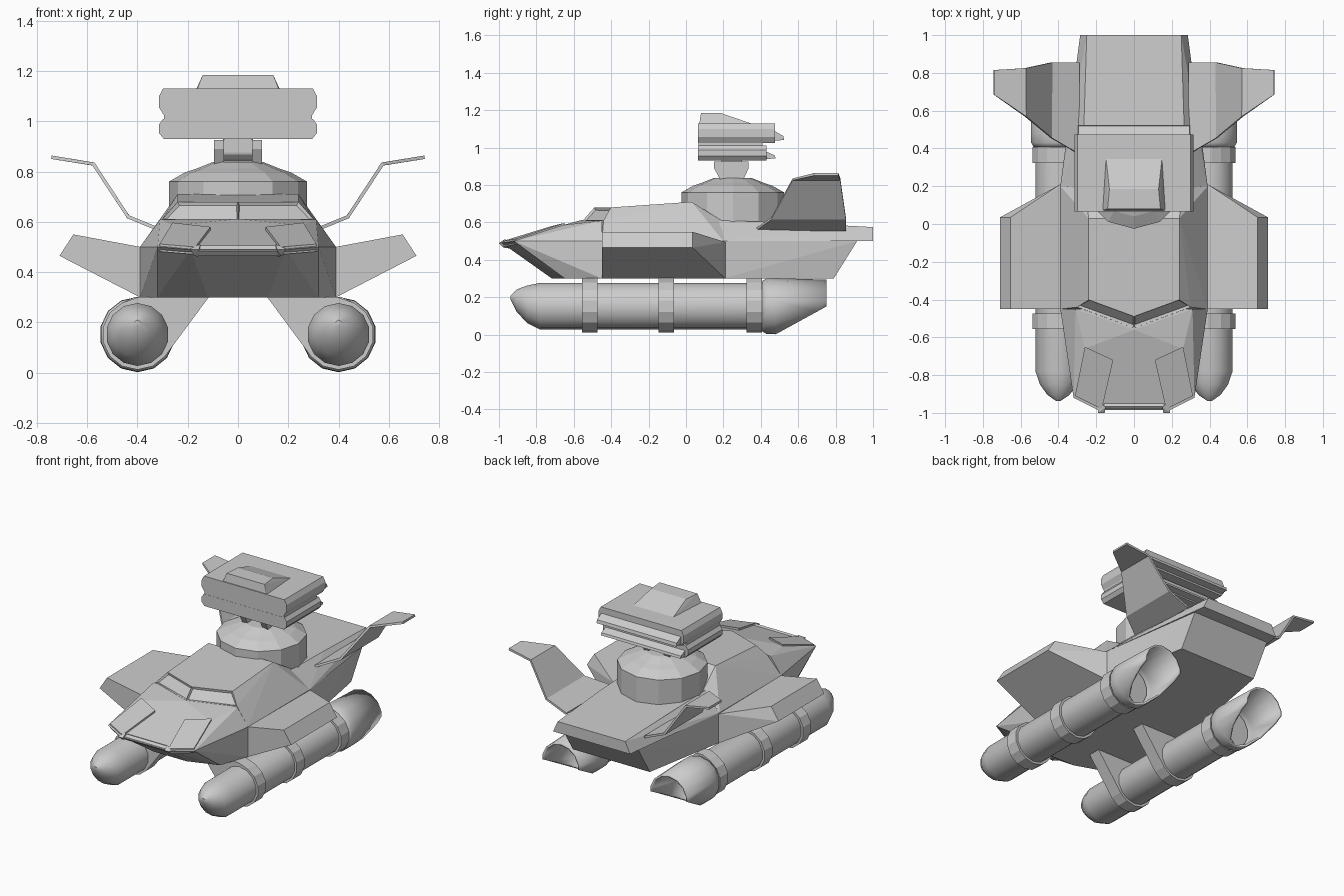
import bpy, bmesh, math
from mathutils import Vector

if "Cube" in bpy.data.objects:
    bpy.data.objects.remove(bpy.data.objects["Cube"])


def finish(name, bm, pair=False, smooth=False):
    bmesh.ops.recalc_face_normals(bm, faces=bm.faces)
    me = bpy.data.meshes.new(name)
    bm.to_mesh(me)
    bm.free()
    ob = bpy.data.objects.new(name, me)
    bpy.context.collection.objects.link(ob)
    if smooth:
        bpy.ops.object.select_all(action='DESELECT')
        ob.select_set(True)
        bpy.context.view_layer.objects.active = ob
        bpy.ops.object.shade_smooth_by_angle(angle=math.radians(32))
    if pair:
        ob.modifiers.new("mirror", 'MIRROR').use_mirror_merge = False
    return ob


def hull_mesh(pts, sym):
    """Convex solid; sym also adds the x-mirrored points."""
    bm = bmesh.new()
    pts = set(pts) | ({(-x, y, z) for x, y, z in pts} if sym else set())
    for p in sorted(pts):
        bm.verts.new(p)
    bmesh.ops.remove_doubles(bm, verts=bm.verts, dist=1e-4)
    res = bmesh.ops.convex_hull(bm, input=bm.verts)
    bad = [g for g in set(res["geom_interior"] + res["geom_unused"])
           if isinstance(g, bmesh.types.BMVert)]
    bmesh.ops.delete(bm, geom=bad, context='VERTS')
    bmesh.ops.dissolve_limit(bm, angle_limit=math.radians(3),
                             verts=bm.verts, edges=bm.edges)
    return bm


def solid(name, pts, sym=True, pair=False):
    return finish(name, hull_mesh(pts, sym), pair)


def slab_x(name, prof, x0, x1, pair=False):
    """Profile in (y, z) extruded from x0 to x1."""
    return solid(name, [(x, y, z) for x in (x0, x1) for y, z in prof], False, pair)


def slab_y(name, prof, y0, y1, sym=False, pair=False):
    """Profile in (x, z) extruded from y0 to y1."""
    return solid(name, [(x, y, z) for y in (y0, y1) for x, z in prof], sym, pair)


def lathe_mesh(rings, n, place, caps=True):
    """Rings of (radius, position, shift) put in space by place()."""
    bm = bmesh.new()
    loops = []
    for r, t, d in rings:
        loops.append([bm.verts.new(place(r * math.cos(a), r * math.sin(a), t, d))
                      for a in (2 * math.pi * i / n - math.pi / 2 for i in range(n))])
    for a, b in zip(loops, loops[1:]):
        for i in range(n):
            bm.faces.new((a[i], a[(i + 1) % n], b[(i + 1) % n], b[i]))
    if caps:
        bm.faces.new(loops[0])
        bm.faces.new(loops[-1])
    return bm


# hull
solid("lower_hull", [(.12, -.717, .3), (.32, -.647, .3), (.39, -.45, .3), (.39, .2, .3),
                     (.285, .79, .3), (.19, -.985, .49), (.32, -.92, .5), (.39, -.45, .5),
                     (.39, .2, .5), (.285, .915, .5)])
solid("nose_deck", [(.17, -.98, .49), (.32, -.92, .5), (.39, -.45, .5),
                    (.26, -.66, .585), (.31, -.45, .61), (0, -.56, .612)])
solid("rear_deck", [(.39, 0, .5), (.39, .2, .5), (.285, .915, .5), (.285, 1, .5),
                    (.25, 1, .575), (.265, .53, .6), (.27, .2, .61), (.25, .05, .61)])
fender = [(.17, -.98, .5), (.11, -.72, .58), (.26, -.65, .597), (.312, -.91, .512)]
solid("nose_fender", fender + [(x, y, z - .03) for x, y, z in fender], False, True)
solid("nose_prong", [(.15, -.97, .51), (.19, -1, .49), (.155, -1, .49), (.19, -.94, .5),
                     (.15, -.94, .46), (.175, -.975, .465)], False, True)
slab_x("nose_slat", [(-.985, .485), (-.965, .505), (-.965, .465), (-.9, .48)], -.16, .16)

# cabin with recessed windshield panes
bm = hull_mesh([(.39, -.45, .5), (.39, .2, .5), (.3, -.44, .612), (0, -.55, .612),
                (0, -.49, .68), (.24, -.402, .68), (.24, .03, .71), (.26, .19, .61)], True)
bm.normal_update()
panes = [f for f in bm.faces if f.normal.y < -.4 and f.normal.z > .2
         and f.calc_center_median().z > .62]
if panes:
    bmesh.ops.inset_individual(bm, faces=panes, thickness=.012, depth=-.012)
finish("cabin", bm)

# side sponsons
solid("sponson", [(.36, -.45, .3), (.39, -.45, .3), (.36, -.45, .495), (.36, .21, .3),
                  (.39, .21, .3), (.36, .21, .49), (.39, .21, .495),
                  (.71, -.45, .465), (.655, -.45, .55), (.71, .035, .465),
                  (.655, .035, .55)], False, True)

# swept tail wings: sections of (x, z, front y, back y)
bm = bmesh.new()
rows = [[bm.verts.new((x, y, z)) for y in (y0, y1)] for x, z, y0, y1 in
        ((.29, .56, .37, .855), (.437, .62, .455, .855),
         (.575, .83, .57, .825), (.742, .857, .685, .815))]
for a, b in zip(rows, rows[1:]):
    bm.faces.new((a[0], b[0], b[1], a[1]))
wing = finish("tail_wing", bm, True)
sol = wing.modifiers.new("thickness", 'SOLIDIFY')
sol.thickness, sol.offset = .014, 0

# turret drum
finish("turret_drum", lathe_mesh(
    [(.275, .52, 0), (.275, .76, 0), (.21, .797, 0), (.165, .812, 0), (.1, .838, 0)],
    12, lambda u, v, t, d: (u, .25 + v, t)))

# launcher mount
slab_x("mount_arm", [(.15, .925), (.335, .925), (.335, .89), (.305, .825),
                     (.185, .825), (.15, .89)], .055, .095, True)
finish("mount_pivot", lathe_mesh([(.055, -.06, 0), (.055, .06, 0)], 12,
                                 lambda u, v, t, d: (t, .245 + u, .895 + v)))
slab_x("mount_neck", [(.19, .875), (.3, .875), (.3, .95), (.19, .95)], -.055, .055)

# launcher: two slabs with bulged ends, a core and rear lips
for part, z0, z1, yb in (("upper", 1.025, 1.13, .475), ("lower", .93, 1.01, .43)):
    h = z1 - z0
    slab_y(part + "_launcher", [(.295, z0), (.315, z0 + .3 * h), (.315, z0 + .7 * h),
                                (.298, z1)], .065, yb, sym=True)
    slab_x(part + "_launcher_lip", [(yb - .02, z0 + .6 * h), (yb, z0 + .6 * h),
                                    (yb + .045, z0 + .35 * h), (yb + .05, z0 + .15 * h),
                                    (yb - .02, z0 + .1 * h)], -.295, .295)
slab_x("launcher_core", [(.066, .94), (.066, 1.12), (.41, 1.12), (.41, .94)], -.295, .295)
solid("launcher_cover", [(.165, .07, 1.12), (.148, .345, 1.13), (.165, .08, 1.13),
                         (.14, .08, 1.185), (.13, .185, 1.185), (.148, .345, 1.12)])

# pontoons
CX, CZ = .4, .152
place = lambda u, v, t, d: (CX + u, t, CZ + v + d)
finish("pontoon", lathe_mesh(
    [(.012, -.937, .045), (.06, -.905, .03), (.1, -.85, .01), (.125, -.78, 0), (.125, .45, 0)],
    14, place), True, True)

# scooped open pontoon tails
bm = lathe_mesh([(.13, .4, 0), (.148, .43, 0), (.15, .48, 0), (.142, .75, 0)], 14, place, False)
bmesh.ops.bisect_plane(bm, geom=bm.verts[:] + bm.edges[:] + bm.faces[:],
                       plane_co=(CX, .48, .002), plane_no=Vector((0, .148, -.27)),
                       clear_outer=True)
tail = finish("pontoon_tail", bm, True, True)
sol = tail.modifiers.new("thickness", 'SOLIDIFY')
sol.thickness, sol.offset = .014, -1

# bands around the pontoons; the front two carry struts to the hull
for i, y in enumerate((-.515, -.105, .365)):
    ring = [(CX + .14 * math.sin(math.tau * k / 14), CZ - .14 * math.cos(math.tau * k / 14))
            for k in range(14)]
    extra = [(.115, .302), (.392, .302)] if i < 2 else [(.36, .302), (.41, .302)]
    slab_y(f"pontoon_strut_{i + 1}", ring + extra, y - .042, y + .042, pair=True)
